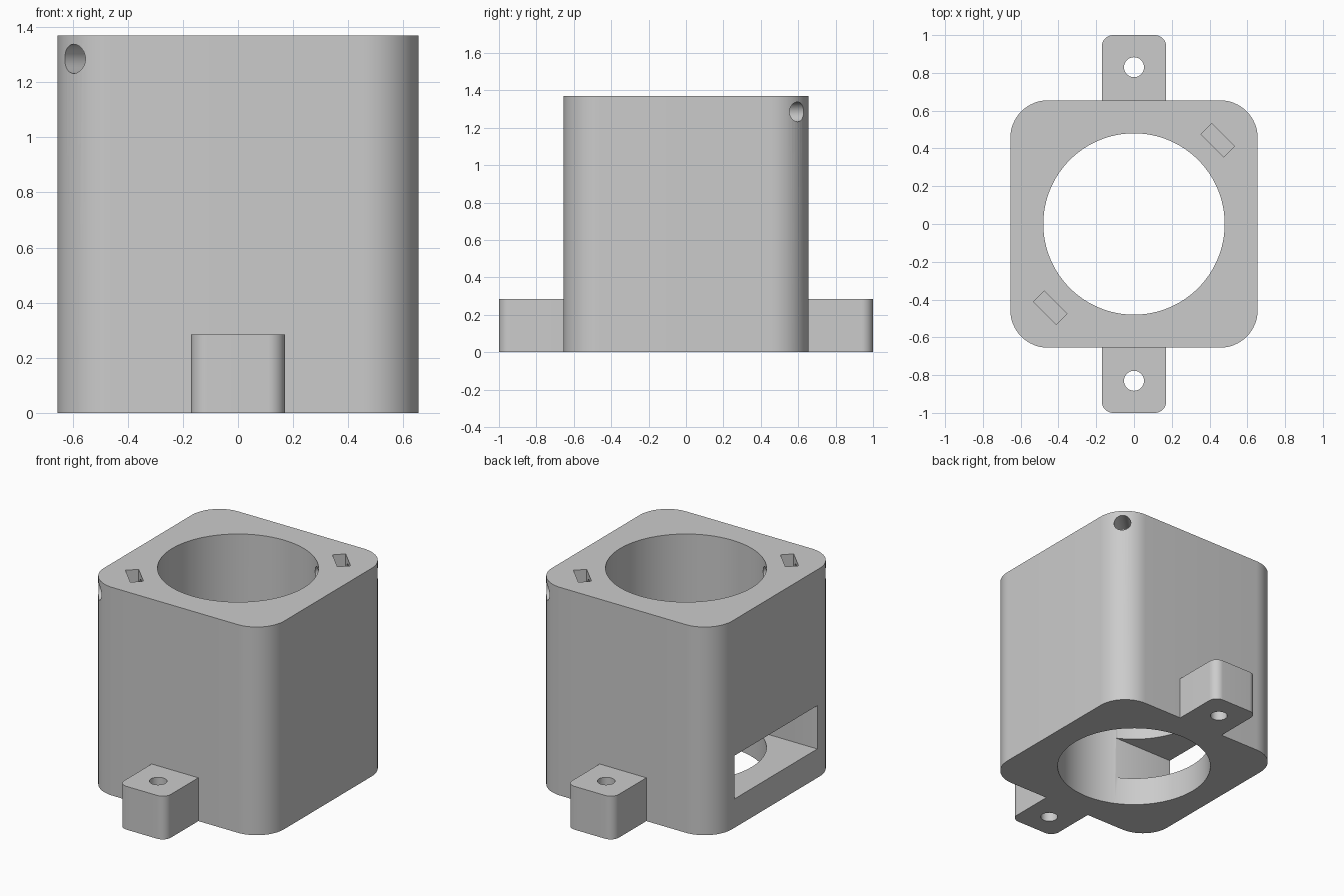
import bpy, bmesh, math
from mathutils import Matrix, Vector

cube = bpy.data.objects.get("Cube")
if cube:
    bpy.data.objects.remove(cube, do_unlink=True)

grey = bpy.data.materials.new("mid_grey")
grey.use_nodes = True
color = (0.6, 0.6, 0.6, 1)
grey.diffuse_color = color
grey.node_tree.nodes["Principled BSDF"].inputs["Base Color"].default_value = color

HALF, HEIGHT, BORE = 0.655, 1.37, 0.48
TAB_HALF, TAB_HEIGHT = 0.17, 0.285
DIAGONAL = math.radians(45)


def to_object(bm, name):
    bmesh.ops.recalc_face_normals(bm, faces=bm.faces)
    mesh = bpy.data.meshes.new(name)
    bm.to_mesh(mesh)
    bm.free()
    mesh.materials.append(grey)
    obj = bpy.data.objects.new(name, mesh)
    bpy.context.collection.objects.link(obj)
    return obj


def box(name, low, high, radius=0, rounded=lambda v: True, turn=0):
    """Box between two corners; chosen upright edges rounded, turned about z."""
    bm = bmesh.new()
    low, high = Vector(low), Vector(high)
    bmesh.ops.create_cube(bm, size=1, matrix=Matrix.Translation((low + high) / 2)
                          @ Matrix.Diagonal((*(high - low), 1)))
    if radius:
        edges = [e for e in bm.edges
                 if abs(e.verts[0].co.z - e.verts[1].co.z) > 0.01 and rounded(e.verts[0].co)]
        bmesh.ops.bevel(bm, geom=edges, offset=radius, segments=16, profile=0.5, affect='EDGES')
    bm.transform(Matrix.Rotation(turn, 4, 'Z'))
    return to_object(bm, name)


def cylinder(name, radius, length, matrix, sides=48):
    bm = bmesh.new()
    bmesh.ops.create_cone(bm, cap_ends=True, segments=sides, radius1=radius,
                          radius2=radius, depth=length, matrix=matrix)
    return to_object(bm, name)


def finish(obj, cutters):
    """Cut the holes, then smooth the curved walls."""
    bpy.ops.object.select_all(action='DESELECT')
    bpy.context.view_layer.objects.active = obj
    obj.select_set(True)
    for cutter in cutters:
        cutter.hide_render = True
        mod = obj.modifiers.new("cut", 'BOOLEAN')
        mod.operation, mod.solver, mod.object = 'DIFFERENCE', 'EXACT', cutter
        bpy.ops.object.modifier_apply(modifier=mod.name)
        bpy.data.objects.remove(cutter, do_unlink=True)
    bpy.ops.object.shade_smooth_by_angle(angle=math.radians(30))


# Main housing with a through bore and a side window
housing = box("housing", (-HALF, -HALF, 0), (HALF, HALF, HEIGHT), 0.2)
cuts = [
    cylinder("bore_cutter", BORE, 4, Matrix.Identity(4), 128),
    box("window_cutter", (-1, -0.43, 0.19), (0, 0.43, 0.475)),
]
# Clamping screw holes and nut pockets in two opposite corners
for side, turn in (("back", DIAGONAL), ("front", DIAGONAL + math.pi)):
    aim = (Matrix.Rotation(turn, 4, 'Z') @ Matrix.Translation((0.65, 0, 1.285))
           @ Matrix.Rotation(math.pi / 2, 4, 'Y'))
    cuts.append(cylinder(side + "_screw_cutter", 0.053, 0.7, aim))
    cuts.append(box(side + "_nut_cutter", (0.587, -0.085, 1.2), (0.667, 0.085, 1.5), turn=turn))
finish(housing, cuts)

# Mounting tabs, front and back, each with a vertical bolt hole
for side, sign in (("front", -1), ("back", 1)):
    ends = sorted((sign * HALF, sign))
    tab = box(side + "_mounting_tab", (-TAB_HALF, ends[0], 0), (TAB_HALF, ends[1], TAB_HEIGHT),
              0.06, lambda v: abs(v.y) > 0.9)
    bolt = cylinder(side + "_bolt_cutter", 0.053, 2, Matrix.Translation((0, sign * 0.83, 0)))
    finish(tab, [bolt])
